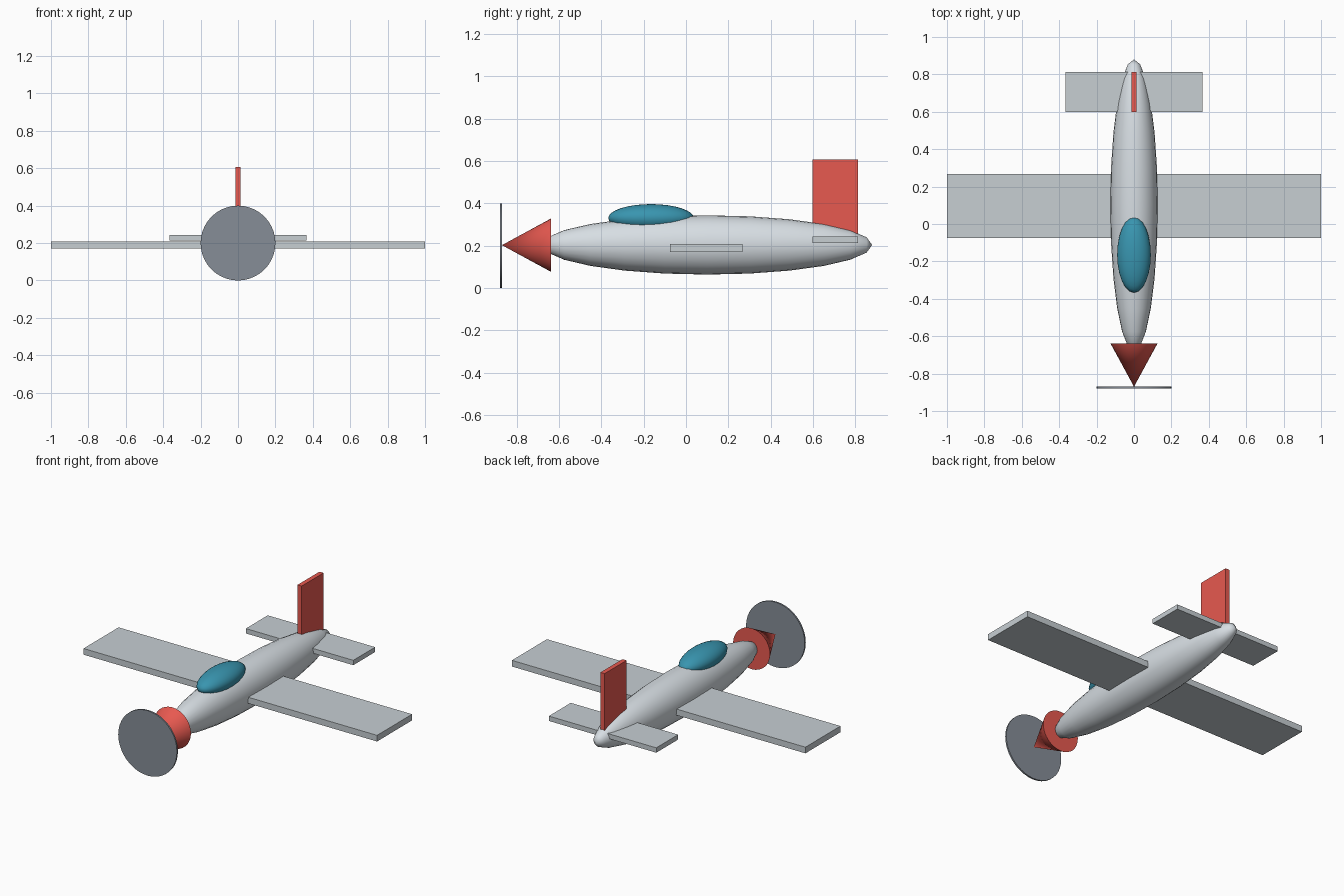
import bpy
import math

if "Cube" in bpy.data.objects:
    bpy.data.objects.remove(bpy.data.objects["Cube"])


def material(name, color):
    m = bpy.data.materials.new(name)
    m.diffuse_color = (*color, 1)
    m.use_nodes = True
    m.node_tree.nodes["Principled BSDF"].inputs["Base Color"].default_value = m.diffuse_color
    return m


RED = material("red", (0.80, 0.10, 0.08))
TEAL = material("teal", (0.04, 0.30, 0.43))
SILVER = material("silver", (0.68, 0.73, 0.77))
WING = material("wing_grey", (0.57, 0.62, 0.65))
DARK = material("dark_grey", (0.24, 0.27, 0.31))


def finish(name, mat, scale=(1, 1, 1), smooth=True):
    """Name the active object, apply its transform, then shade it."""
    o = bpy.context.object
    o.name = name
    o.data.materials.append(mat)
    bpy.ops.object.transform_apply(location=False, rotation=True, scale=False)
    o.scale = scale
    bpy.ops.object.transform_apply(location=False, rotation=False, scale=True)
    if smooth:
        bpy.ops.object.shade_smooth_by_angle(angle=math.radians(40))
    return o


def box(name, mat, lo, hi):
    center = [(a + b) / 2 for a, b in zip(lo, hi)]
    bpy.ops.mesh.primitive_cube_add(size=1, location=center)
    return finish(name, mat, [b - a for a, b in zip(lo, hi)], smooth=False)


# Fuselage: long ellipsoid with its poles at nose and tail
bpy.ops.mesh.primitive_uv_sphere_add(segments=24, ring_count=12, radius=1,
                                     location=(0, 0.10, 0.203),
                                     rotation=(math.pi / 2, 0, 0))
finish("fuselage", SILVER, (0.127, 0.78, 0.14))

# Canopy
bpy.ops.mesh.primitive_uv_sphere_add(segments=24, ring_count=16, radius=1,
                                     location=(0, -0.165, 0.33))
finish("canopy", TEAL, (0.09, 0.202, 0.066))

# Nose cone, point forward
bpy.ops.mesh.primitive_cone_add(vertices=32, radius1=0.126, radius2=0, depth=0.232,
                                location=(0, -0.754, 0.202),
                                rotation=(math.pi / 2, 0, 0))
finish("nose_cone", RED)

# Spinning propeller disc
bpy.ops.mesh.primitive_cylinder_add(vertices=40, radius=0.2, depth=0.01,
                                    location=(0, -0.875, 0.2),
                                    rotation=(math.pi / 2, 0, 0))
finish("propeller_disc", DARK)

# Wing, tailplane and fin slabs
box("wing", WING, (-1, -0.075, 0.17), (1, 0.266, 0.208))
box("tailplane", WING, (-0.366, 0.599, 0.213), (0.366, 0.812, 0.243))
box("tail_fin", RED, (-0.014, 0.599, 0.23), (0.014, 0.812, 0.606))
